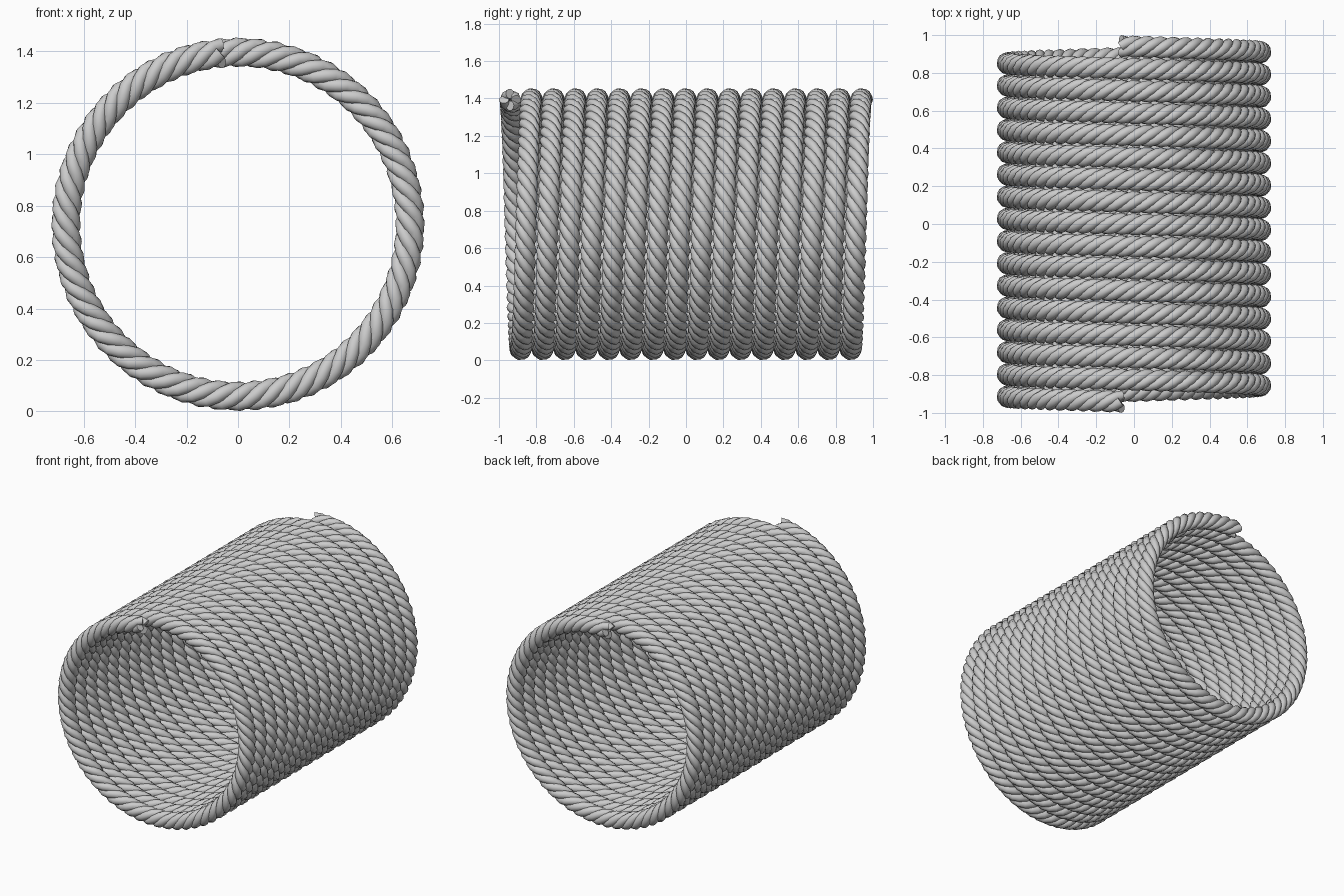
import bpy, math
from mathutils import Vector

if "Cube" in bpy.data.objects:
    bpy.data.objects.remove(bpy.data.objects["Cube"])

STRANDS = 4        # strands in the rope
TURNS = 16         # coil turns
BUMPS = 60         # strand crests per coil turn
COIL_R = 0.669
Y_END = 0.941
OFFSET = 0.0325    # strand centre from rope centre
STRAND_R = 0.0265
SIDES = 10
STEP = 140         # samples per coil turn
TWIST = 2 * math.pi * BUMPS / STRANDS
START = -0.10      # coil angle of the loose end


# rope centre and strand centre along the coil, t in turns
def strand_point(t, phase):
    a = START + 2 * math.pi * t
    radial = Vector((math.sin(a), 0, math.cos(a)))
    y = Y_END - 2 * Y_END * t / TURNS
    w = TWIST * t + phase
    off = radial * math.cos(w) + Vector((0, 1, 0)) * math.sin(w)
    return radial * COIL_R + Vector((0, y, COIL_R + OFFSET + STRAND_R)) + off * OFFSET


def make_strand(name, phase):
    verts, faces = [], []
    n = TURNS * STEP
    for i in range(n + 1):
        t = i / STEP
        p = strand_point(t, phase)
        d = (strand_point(t + 1e-3, phase) - strand_point(t - 1e-3, phase)).normalized()
        u = Vector((0, 1, 0))
        u = (u - d * u.dot(d)).normalized()
        v = d.cross(u)
        for k in range(SIDES):
            b = 2 * math.pi * k / SIDES
            verts.append(p + (u * math.cos(b) + v * math.sin(b)) * STRAND_R)
    for i in range(n):
        for k in range(SIDES):
            a, b = i * SIDES + k, i * SIDES + (k + 1) % SIDES
            faces.append((a, b, b + SIDES, a + SIDES))
    # end caps
    faces.append(tuple(reversed(range(SIDES))))
    faces.append(tuple(range(n * SIDES, (n + 1) * SIDES)))
    me = bpy.data.meshes.new(name)
    me.from_pydata(verts, [], faces)
    me.update()
    for p in me.polygons:
        p.use_smooth = len(p.vertices) == 4
    ob = bpy.data.objects.new(name, me)
    bpy.context.collection.objects.link(ob)


for s in range(STRANDS):
    make_strand(f"rope_strand_{s + 1}", 2 * math.pi * s / STRANDS)
